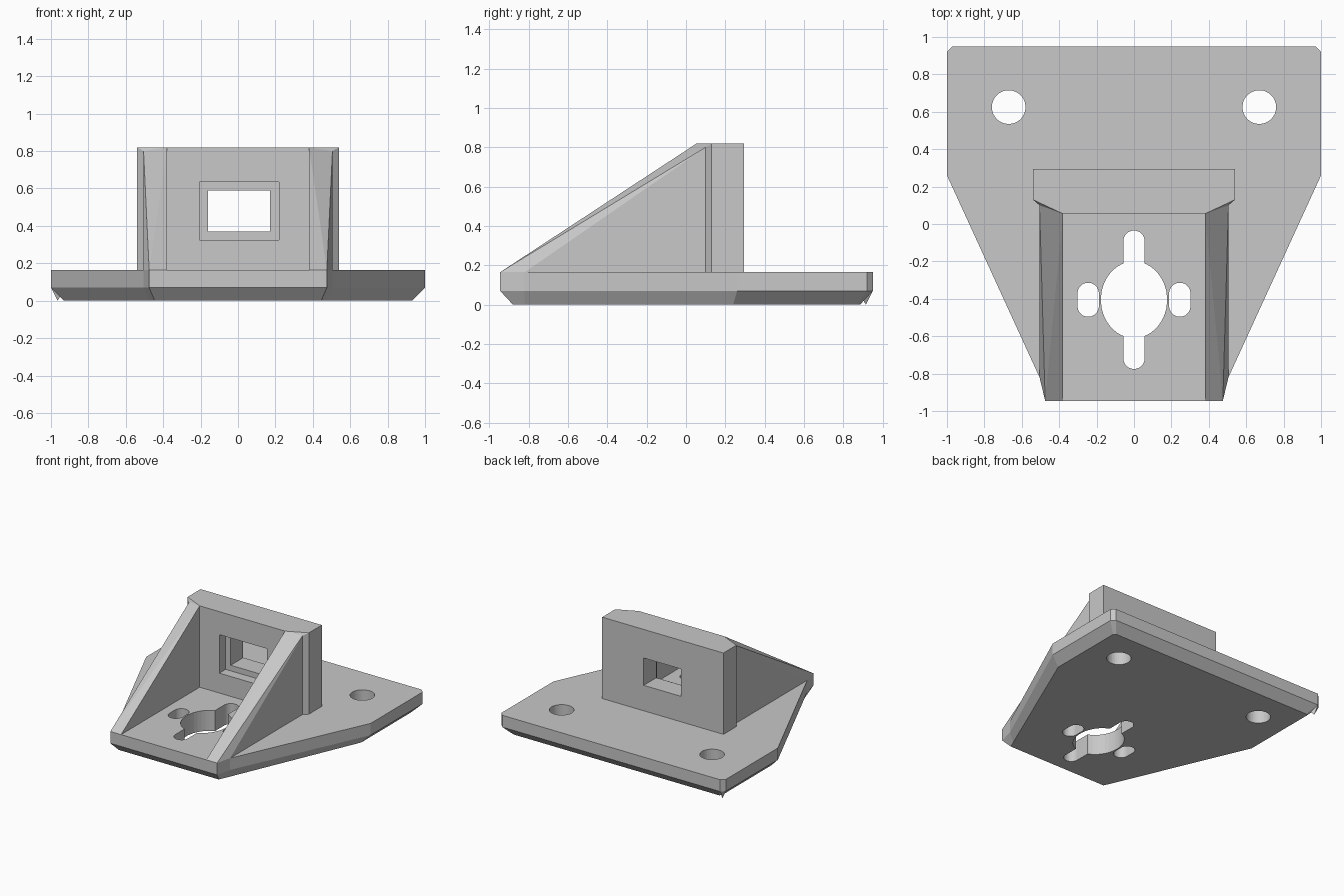
import bpy, bmesh, math

cube = bpy.data.objects.get("Cube")
if cube:
    bpy.data.objects.remove(cube, do_unlink=True)

grey = bpy.data.materials.new("plain grey")
grey.use_nodes = True
grey.diffuse_color = (0.58, 0.58, 0.58, 1)
grey.node_tree.nodes["Principled BSDF"].inputs["Base Color"].default_value = grey.diffuse_color

MID, TOP, HIGH = 0.07, 0.165, 0.82


def finish(bm, name):
    bmesh.ops.recalc_face_normals(bm, faces=bm.faces)
    mesh = bpy.data.meshes.new(name)
    bm.to_mesh(mesh)
    bm.free()
    mesh.materials.append(grey)
    obj = bpy.data.objects.new(name, mesh)
    bpy.context.collection.objects.link(obj)
    return obj


def loft(name, rings):
    """Join matching closed rings of points, capped at both ends."""
    bm = bmesh.new()
    rows = [[bm.verts.new(p) for p in ring] for ring in rings]
    n = len(rows[0])
    for a, b in zip(rows, rows[1:]):
        for i in range(n):
            j = (i + 1) % n
            bm.faces.new((a[i], a[j], b[j], b[i]))
    bm.faces.new(rows[0])
    bm.faces.new(rows[-1])
    return finish(bm, name)


def hull(name, points):
    bm = bmesh.new()
    verts = [bm.verts.new(p) for p in points]
    result = bmesh.ops.convex_hull(bm, input=verts)
    loose = {v for v in result["geom_interior"] + result["geom_unused"]
             if isinstance(v, bmesh.types.BMVert)}
    bmesh.ops.delete(bm, geom=list(loose), context="VERTS")
    bmesh.ops.dissolve_limit(bm, angle_limit=0.01, verts=bm.verts, edges=bm.edges)
    return finish(bm, name)


def at_height(half, z):
    """Mirror a half outline across x and place it at a height."""
    return [(x, y, z) for x, y in half] + [(-x, y, z) for x, y in reversed(half)]


def oval(x, y, rx, ry, straight=0, steps=20):
    """Cutter prism: an ellipse, optionally stretched along y into a slot."""
    ring = []
    for i in range(2 * steps):
        a = math.pi * (i + 0.5) / steps
        s = straight if math.sin(a) > 0 else -straight
        ring.append((x + rx * math.cos(a), y + ry * math.sin(a) + s))
    return loft("cutter", [[(px, py, z) for px, py in ring] for z in (-0.1, 0.3)])


def box(x0, x1, y0, y1, z0, z1):
    return loft("cutter", [[(x0, y0, z), (x1, y0, z), (x1, y1, z), (x0, y1, z)]
                           for z in (z0, z1)])


def cut(target, cutter):
    cutter.hide_render = True
    mod = target.modifiers.new("cut", "BOOLEAN")
    mod.operation, mod.solver, mod.object = "DIFFERENCE", "EXACT", cutter
    bpy.context.view_layer.objects.active = target
    bpy.ops.object.modifier_apply(modifier=mod.name)
    bpy.data.objects.remove(cutter, do_unlink=True)


# Base plate with a chamfered underside
outline = [(0.475, -0.945), (0.505, -0.82), (1, 0.26), (1, 0.92), (0.97, 0.95)]
under = [(0.445, -0.88), (0.472, -0.82), (0.93, 0.24), (0.93, 0.87), (0.915, 0.885)]
base = loft("base_plate", [at_height(under, 0), at_height(outline, MID),
                           at_height(outline, TOP)])

# Mounting holes, central opening and slots
for side in (-1, 1):
    cut(base, oval(side * 0.67, 0.625, 0.09, 0.09))
    cut(base, oval(side * 0.245, -0.405, 0.057, 0.057, 0.034))
cut(base, oval(0, -0.405, 0.177, 0.205))
cut(base, oval(0, -0.405, 0.057, 0.057, 0.313))

# Small tip under one back corner
hull("corner_tip", [(-1, 0.92, MID), (-0.97, 0.95, MID), (-0.965, 0.915, 0),
                    (-0.92, 0.87, MID)])

# Upright wall with a stepped window
front = [(0.38, 0.055), (0.505, 0.10), (0.54, 0.13), (0.54, 0.295)]
crown = [(0.38, 0.055), (0.54, 0.13), (0.54, 0.295)]
wall = hull("upright_wall", at_height(front, TOP) + at_height(front, 0.80)
            + at_height(crown, HIGH))
cut(wall, box(-0.205, 0.22, 0, 0.135, 0.325, 0.635))
cut(wall, box(-0.16, 0.17, 0, 0.4, 0.37, 0.59))

# Sloping side ribs
for side, name in ((1, "left_rib"), (-1, "right_rib")):
    points = [(0.38, 0.055, TOP), (0.38, 0.055, HIGH), (0.38, -0.945, TOP),
              (0.505, 0.10, TOP), (0.505, 0.10, 0.80), (0.505, -0.82, TOP),
              (0.475, -0.945, TOP)]
    hull(name, [(side * x, y, z) for x, y, z in points])
